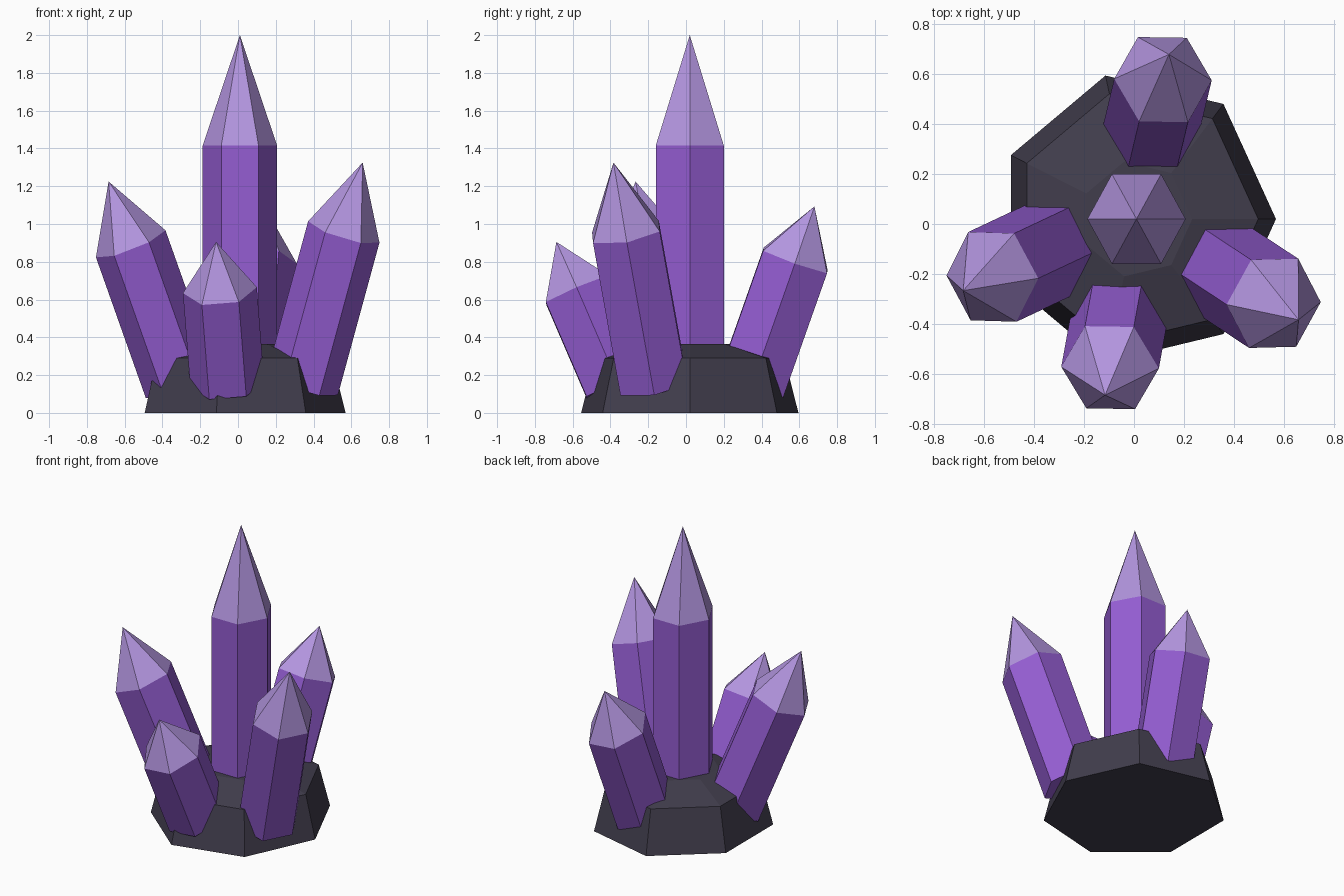
import bpy, bmesh
from math import cos, sin, tau
from mathutils import Vector

cube = bpy.data.objects.get("Cube")
if cube:
    bpy.data.objects.remove(cube, do_unlink=True)

CENTRE = Vector((0.01, 0.02, 0))
SQUASH = 0.948          # the whole cluster is slightly narrower in x


def make_material(name, rgb):
    mat = bpy.data.materials.new(name)
    mat.use_nodes = True
    colour = (*rgb, 1)
    mat.diffuse_color = colour
    bsdf = next(n for n in mat.node_tree.nodes if n.type == 'BSDF_PRINCIPLED')
    bsdf.inputs["Base Color"].default_value = colour
    return mat


rock_mat = make_material("dark rock", (0.053, 0.047, 0.073))
body_mat = make_material("purple crystal", (0.30, 0.11, 0.65))
tip_mat = make_material("pale purple tip", (0.45, 0.30, 0.74))


def ring(bm, sides, radius, place):
    """Ring of vertices, positioned by the function place."""
    return [bm.verts.new(place(Vector((radius * cos(tau * i / sides),
                                       radius * sin(tau * i / sides), 0))))
            for i in range(sides)]


def bridge(bm, low, high, material=0):
    n = len(low)
    for i in range(n):
        j = (i + 1) % n
        bm.faces.new((low[i], low[j], high[j], high[i])).material_index = material


def squash(v):
    return Vector((v.x * SQUASH, v.y, v.z))


def finish(bm, name, materials):
    bmesh.ops.recalc_face_normals(bm, faces=bm.faces[:])
    mesh = bpy.data.meshes.new(name)
    bm.to_mesh(mesh)
    bm.free()
    for mat in materials:
        mesh.materials.append(mat)
    obj = bpy.data.objects.new(name, mesh)
    bpy.context.collection.objects.link(obj)
    return obj


def rock_base():
    """Seven-sided rock with sloping sides and a stepped top."""
    bm = bmesh.new()
    levels = [(0.59, 0), (0.515, 0.29), (0.236, 0.365)]
    rings = [ring(bm, 7, r, lambda v, z=z: CENTRE + squash(v) + Vector((0, 0, z)))
             for r, z in levels]
    for low, high in zip(rings, rings[1:]):
        bridge(bm, low, high)
    bm.faces.new(rings[0][::-1])
    bm.faces.new(rings[-1])
    finish(bm, "rock_base", [rock_mat])


def crystal(name, shoulder, tip, radius=0.207, foot_z=0.15):
    """Six-sided prism along the shoulder-to-tip axis, ending in a point."""
    shoulder, tip = Vector(shoulder), Vector(tip)
    axis = tip - shoulder
    foot = shoulder + axis * ((foot_z - shoulder.z) / axis.z)
    true_axis = Vector((axis.x / SQUASH, axis.y, axis.z))
    turn = Vector((0, 0, 1)).rotation_difference(true_axis)

    bm = bmesh.new()
    low = ring(bm, 6, radius, lambda v: foot + squash(turn @ v))
    high = ring(bm, 6, radius, lambda v: shoulder + squash(turn @ v))
    bm.faces.new(low[::-1])
    bridge(bm, low, high)
    apex = bm.verts.new(tip)
    for i in range(6):
        bm.faces.new((high[i], high[(i + 1) % 6], apex)).material_index = 1
    finish(bm, name, [body_mat, tip_mat])


rock_base()
crystal("centre_crystal", (0.01, 0.02, 1.415), (0.01, 0.02, 2.0), radius=0.208)
crystal("back_crystal", (0.116, 0.579, 0.807), (0.14, 0.68, 1.093))
crystal("front_crystal", (-0.096, -0.576, 0.65), (-0.116, -0.686, 0.905))
crystal("right_crystal", (-0.568, -0.212, 0.895), (-0.685, -0.267, 1.225))
crystal("left_crystal", (0.56, -0.318, 0.958), (0.66, -0.384, 1.325))
